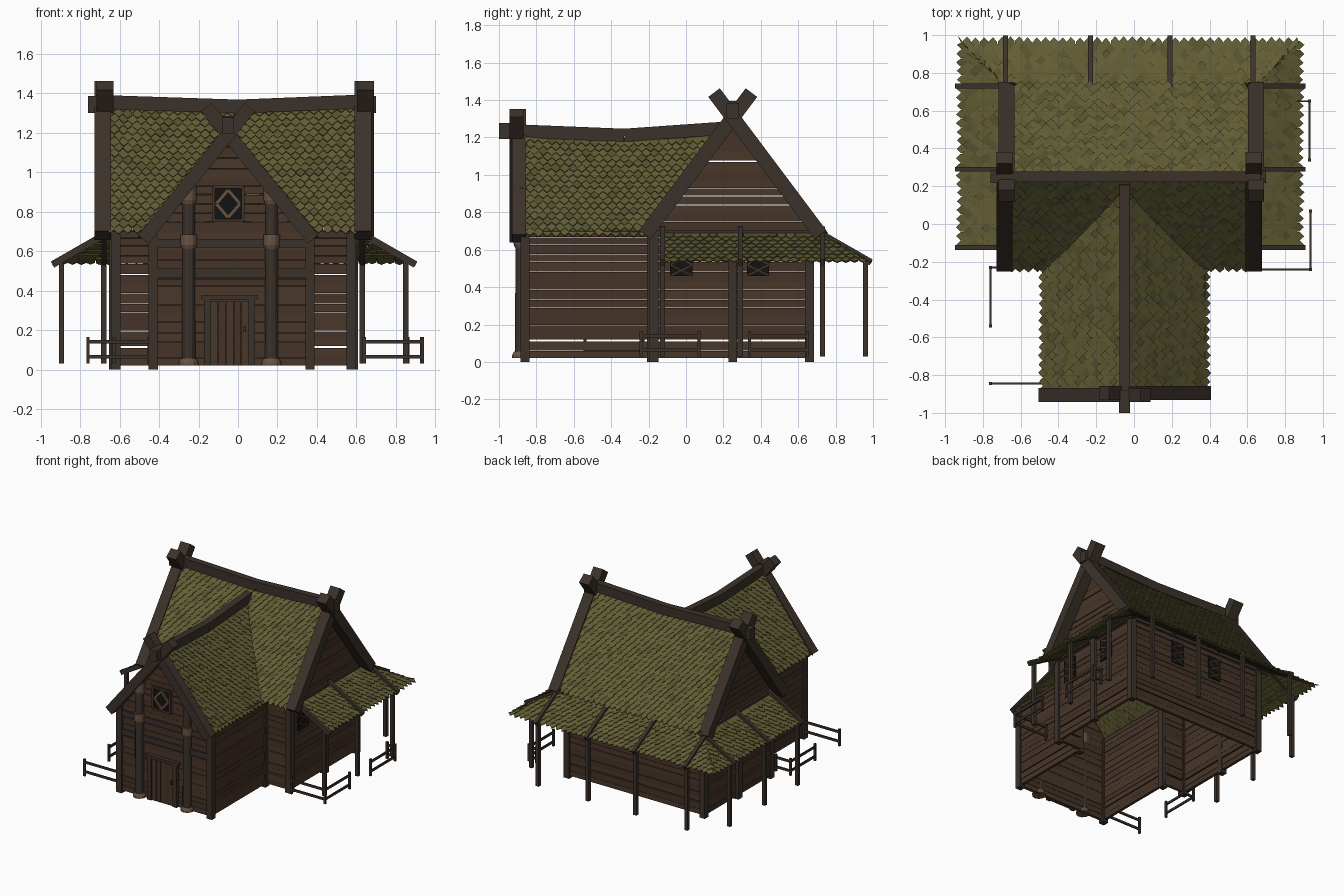
import bpy, bmesh, random
from math import cos, sin, pi, hypot
from mathutils import Vector as V

if "Cube" in bpy.data.objects:
    bpy.data.objects.remove(bpy.data.objects["Cube"])

random.seed(4)

def mat(name, c):
    m = bpy.data.materials.new(name)
    m.diffuse_color = (*c, 1)
    m.use_nodes = True
    m.node_tree.nodes["Principled BSDF"].inputs["Base Color"].default_value = m.diffuse_color
    return m

BEAM = mat("dark_beam", (0.044, 0.031, 0.023))
PLANK = mat("plank", (0.068, 0.038, 0.023))
PLANK2 = mat("plank_dark", (0.058, 0.033, 0.021))
TAN = mat("pale_wood", (0.14, 0.085, 0.055))
BLACK = mat("window_dark", (0.006, 0.006, 0.006))
MOSS = [mat("shingle_%d" % i, c) for i, c in enumerate(
    [(0.125, 0.112, 0.036), (0.114, 0.103, 0.033), (0.092, 0.083, 0.028)])]
Z = V((0, 0, 1))

class Part:
    """Collects prisms into one named mesh object."""
    def __init__(self, name, mats):
        self.name, self.mats, self.v, self.f, self.m = name, mats, [], [], []

    def prism(self, a, b, m=0):
        n, s = len(a), len(self.v)
        self.v += [tuple(p) for p in a] + [tuple(p) for p in b]
        faces = [tuple(range(s, s + n)), tuple(range(s + n, s + 2 * n))]
        faces += [(s + i, s + (i + 1) % n, s + n + (i + 1) % n, s + n + i) for i in range(n)]
        self.f += faces
        self.m += [m] * len(faces)

    def bar(self, p, q, w, h, m=0):
        """Square timber from p to q: w sideways, h in the upright direction."""
        p, q = V(p), V(q)
        d = (q - p).normalized()
        side = d.cross(Z) if abs(d.z) < 0.99 else V((1, 0, 0))
        side.normalize()
        up = side.cross(d)
        ring = [side * (w / 2 * i) + up * (h / 2 * j) for i, j in ((-1, -1), (1, -1), (1, 1), (-1, 1))]
        self.prism([p + r for r in ring], [q + r for r in ring], m)

    def lathe(self, x, y, prof, m, n=12):
        ring = lambda r, z: [V((x + r * cos(2 * pi * i / n), y + r * sin(2 * pi * i / n), z)) for i in range(n)]
        for (r0, z0), (r1, z1) in zip(prof, prof[1:]):
            self.prism(ring(r0, z0), ring(r1, z1), m)

    def done(self):
        me = bpy.data.meshes.new(self.name)
        me.from_pydata(self.v, [], self.f)
        for m in self.mats:
            me.materials.append(m)
        me.polygons.foreach_set("material_index", self.m)
        bm = bmesh.new()
        bm.from_mesh(me)
        bmesh.ops.recalc_face_normals(bm, faces=bm.faces)
        bm.to_mesh(me)
        bm.free()
        bpy.context.collection.objects.link(bpy.data.objects.new(self.name, me))

# Plank courses; walls sharing a list have gaps that line up
def courses(z0, z1, gaps):
    out, z = [], z0
    while z < z1 - 0.01:
        h = min(random.uniform(0.035, 0.055), z1 - z)
        out.append((z, z + h))
        z += h + random.choice(gaps)
    return out
LOW = courses(0.02, 0.70, (0.001, 0.002, 0.003, 0.009))
TIGHT = courses(0.02, 0.70, (0.001, 0.0015))
HIGH = courses(0.70, 1.31, (0.001, 0.002, 0.006))

def wall(name, axis, at, span, rows):
    """Planks at x=at (axis 0) or y=at (axis 1); span(z) gives the two ends."""
    p = Part(name, [PLANK, PLANK2])
    for a, b in rows:
        (l0, r0), (l1, r1) = span(a), span(b)
        if r1 - l1 < 0.01:
            continue
        o = at + random.uniform(-0.003, 0.003)
        pt = lambda t, k, z: V((o + k, t, z)) if axis == 0 else V((t, o + k, z))
        ring = lambda k: [pt(l0, k, a), pt(r0, k, a), pt(r1, k, b), pt(l1, k, b)]
        p.prism(ring(-0.011), ring(0.011), random.randint(0, 1))
    p.done()

# Walls: open underneath, with no floor
CX, CY = -0.05, 0.25          # wing centre line, main ridge line
for name, axis, at, l, r in (
        ("main_wall_left", 0, -0.62, -0.17, 0.66), ("main_wall_right", 0, 0.575, -0.17, 0.66),
        ("main_wall_back", 1, 0.66, -0.62, 0.575), ("main_wall_front_left", 1, -0.17, -0.62, -0.43),
        ("main_wall_front_right", 1, -0.17, 0.365, 0.575), ("wing_wall_left", 0, -0.43, -0.86, -0.17),
        ("wing_wall_right", 0, 0.365, -0.86, -0.17), ("wing_wall_front", 1, -0.86, -0.43, 0.365)):
    wall(name, axis, at, lambda z: (l, r), TIGHT if name == "wing_wall_front" else LOW)
main_half = lambda z: max(0, 0.49 * (1.32 - z) / 0.65 - 0.01)
wing_half = lambda z: max(0, 0.44 * (1.19 - z) / 0.54 - 0.01)
for name, x in (("main_gable_left", -0.62), ("main_gable_right", 0.575)):
    wall(name, 0, x, lambda z: (CY - main_half(z), CY + main_half(z)), HIGH)
wall("wing_gable", 1, -0.86, lambda z: (CX - wing_half(z), CX + wing_half(z)), HIGH)

# Shingled roof planes; clamp trims shingle corners at a hip
def shingles(name, P, length, depth, keep, clamp=lambda p: p):
    part = Part(name, MOSS)
    w, step, ln, tip = 0.046, 0.037, 0.085, 0.026
    for row in range(int(depth / step)):
        for col in range(int(length / w) + 1):
            u = (col + 0.5 * (row % 2)) * w + random.uniform(-0.002, 0.002)
            v = row * step + random.uniform(-0.004, 0.004)
            c = P(u, v + step / 2)
            if u > length or not keep(c):
                continue
            n = (P(u + 0.01, v) - P(u, v)).cross(P(u, v + 0.01) - P(u, v)).normalized()
            n *= 1 if n.z > 0 else -1
            top, hw = min(v + ln, depth), w * 0.49
            uv = [(u, v), (u + hw, v + tip), (u + hw, top), (u - hw, top), (u - hw, v + tip)]
            lift = random.uniform(0.010, 0.015)
            a = [clamp(P(x, y)) + n * lift * (1 - (y - v) / ln) for x, y in uv]
            part.prism(a, [q + n * 0.007 for q in a], random.choice((0, 0, 1, 1, 2)))
    part.done()

DM, DW, DS = hypot(0.49, 0.65), hypot(0.44, 0.54), hypot(0.28, 0.16)
def main_roof(s):
    def P(u, v):
        x, t = -0.65 + u, v / DM
        return V((x, CY + s * 0.49 * (1 - t), 0.68 + t * (0.65 + 0.03 * ((x / 0.65) ** 2 - 1))))
    return P
def wing_roof(s):
    def P(u, v):
        y, t = -0.88 + u, v / DW
        return V((CX + s * 0.44 * (1 - t), y, 0.66 + t * (0.54 + 0.03 * ((y + 0.35) / 0.55) ** 2 - 0.01)))
    return P
shingles("main_roof_back", main_roof(1), 1.27, DM, lambda c: True)
shingles("main_roof_front", main_roof(-1), 1.27, DM,
         lambda c: c.z > 0.62 + 0.54 * (1 - abs(c.x - CX) / 0.44) or abs(c.x - CX) > 0.44)
for n, s in (("wing_roof_left", -1), ("wing_roof_right", 1)):
    shingles(n, wing_roof(s), 1.1, DW, lambda c: c.y < -0.2 + (c.z - 0.68) * 0.49 / 0.65)

# Skirt roof round both sides and the back, mitred at the corners
def skirt_side(x0, s):
    return lambda u, v: V((x0 + s * 0.28 * (1 - v / DS), -0.11 + u, 0.52 + 0.16 * v / DS))
skirt_back = lambda u, v: V((-0.93 + u, 0.70 + 0.28 * (1 - v / DS), 0.52 + 0.16 * v / DS))
RX, LX, BY, E = 0.61, -0.65, 0.70, 0.008
shingles("skirt_roof_right", skirt_side(RX, 1), 1.12, DS, lambda c: c.y - BY < c.x - RX + 0.03,
         lambda p: V((p.x, min(p.y, BY + p.x - RX + E), p.z)))
shingles("skirt_roof_left", skirt_side(LX, -1), 1.12, DS, lambda c: c.y - BY < LX - c.x + 0.03,
         lambda p: V((p.x, min(p.y, BY + LX - p.x + E), p.z)))
shingles("skirt_roof_back", skirt_back, 1.84, DS,
         lambda c: LX - (c.y - BY) - 0.03 < c.x < RX + (c.y - BY) + 0.03,
         lambda p: V((min(max(p.x, LX - (p.y - BY) - E), RX + p.y - BY + E), p.y, p.z)))

# Skirt rafters and posts
raf, post = Part("skirt_rafters", [BEAM]), Part("skirt_posts", [BEAM])
for y in (-0.125, 0.29, 0.73):
    raf.bar((0.59, y, 0.71), (0.90, y, 0.532), 0.026, 0.035)
    raf.bar((-0.63, y, 0.71), (-0.94, y, 0.532), 0.026, 0.035)
    for x in (-0.895, 0.85):
        post.bar((x, y, 0.03), (x, y, 0.54), 0.027, 0.027)
for x in (-0.68, -0.23, 0.19, 0.63):
    raf.bar((x, 0.68, 0.71), (x, 0.99, 0.532), 0.026, 0.035)
    post.bar((x, 0.96, 0.03), (x, 0.96, 0.53), 0.027, 0.027)
raf.done()
post.done()

# Crossed gable boards
p = Part("gable_boards", [BEAM])
for s in (-1, 1):
    for x in (-0.68, 0.64):
        p.bar((x + 0.006 * s, CY + s * 0.47, 0.68), (x + 0.006 * s, CY - s * 0.10, 1.44), 0.085, 0.077)
    p.bar((CX + s * 0.43, -0.90 + 0.006 * s, 0.66), (CX - s * 0.11, -0.90 + 0.006 * s, 1.33), 0.075, 0.068)
p.done()

# Sagging ridge beams
p = Part("ridge_beams", [BEAM])
for a, b in (((-0.72, CY, 1.357), (0, CY, 1.333)), ((0, CY, 1.333), (0.67, CY, 1.36)),
             ((CX, -0.95, 1.237), (CX, -0.33, 1.212)), ((CX, -0.33, 1.212), (CX, 0.21, 1.25))):
    p.bar(a, b, 0.055, 0.07)
p.bar((-0.76, CY, 1.343), (-0.66, CY, 1.343), 0.065, 0.085)
p.bar((0.62, CY, 1.343), (0.70, CY, 1.343), 0.065, 0.085)
p.bar((CX, -1.0, 1.235), (CX, -0.88, 1.235), 0.06, 0.085)
p.done()

# Wall frame: corner posts, plates and cross rails
p = Part("wall_frame", [BEAM])
for x, y in ((-0.62, -0.17), (0.575, -0.17), (-0.62, 0.66), (0.575, 0.66), (-0.43, -0.86),
             (0.365, -0.86), (0.585, CY), (-0.63, CY), (-0.43, -0.185), (0.365, -0.185)):
    p.bar((x, y, 0), (x, y, 0.69), 0.048, 0.048)
for x in (-0.63, 0.585):
    p.bar((x, -0.2, 0.69), (x, 0.72, 0.69), 0.04, 0.03)
p.bar((-0.62, 0.66, 0.69), (0.575, 0.66, 0.69), 0.04, 0.03)
for z in (0.49, 0.64):
    p.bar((-0.43, -0.868, z), (0.365, -0.868, z), 0.03, 0.045)
p.done()

# Entrance columns
for name, x in (("column_left", -0.25), ("column_right", 0.17)):
    p = Part(name, [BEAM, TAN])
    p.lathe(x, -0.88, [(0.05, 0.02), (0.05, 0.035), (0.04, 0.055)], 1)
    p.lathe(x, -0.88, [(0.034, 0.055), (0.031, 0.93)], 0)
    p.lathe(x, -0.88, [(0.034, 0.61), (0.042, 0.63), (0.042, 0.685)], 1)
    p.lathe(x, -0.88, [(0.034, 0.84), (0.04, 0.86), (0.04, 0.93)], 1)
    p.done()

# Door
p = Part("door", [PLANK, PLANK2, BEAM])
for i in range(5):
    x = -0.12 + i * 0.039
    p.bar((x, -0.878, 0.02), (x, -0.878, 0.345), 0.036, 0.016, i % 2)
for x in (-0.155, 0.07):
    p.bar((x, -0.88, 0.02), (x, -0.88, 0.36), 0.034, 0.034, 2)
p.bar((-0.185, -0.882, 0.365), (0.10, -0.882, 0.365), 0.042, 0.025, 2)
p.bar((0.035, -0.892, 0.19), (0.035, -0.892, 0.22), 0.012, 0.012, 2)
p.done()

# Windows: dark pane with a framed diamond or a lattice; o is the outward direction
def window(name, c, o, hw, hh, diamond):
    p = Part(name, [BLACK, PLANK2, TAN])
    c, o = V(c), V(o)
    r = Z.cross(o)
    at = lambda a, b, k: c + r * a + Z * b + o * k
    loop = lambda k, w, m: [p.bar(at(*a, 0.02), at(*b, 0.02), w, w, m) for a, b in zip(k, k[1:] + k[:1])]
    sq = ((-hw, -hh), (hw, -hh), (hw, hh), (-hw, hh))
    p.prism([at(a, b, 0) for a, b in sq], [at(a, b, 0.018) for a, b in sq])
    if diamond:
        loop(sq, 0.016, 1)
        loop(((0, -0.07), (0.06, 0), (0, 0.07), (-0.06, 0)), 0.018, 2)
    else:
        for i in range(3):
            b = -hh + i * 2 * hh / 3
            for s in (-1, 1):
                p.bar(at(-s * hw, b, 0.017), at(s * hw, b + 2 * hh / 3, 0.017), 0.006, 0.007, 1)
    p.done()
window("attic_window", (CX, -0.868, 0.84), (0, -1, 0), 0.075, 0.085, True)
for i, y in enumerate((-0.025, 0.385)):
    window("side_window_%d" % i, (0.58, y, 0.55), (1, 0, 0), 0.06, 0.09, False)
for i, x in enumerate((-0.2, 0.15)):
    window("back_window_%d" % i, (x, 0.665, 0.54), (0, 1, 0), 0.055, 0.09, False)

# Low fences
p = Part("fences", [BEAM])
for a, b in (((0.64, -0.24), (0.935, -0.24)), ((0.935, -0.24), (0.935, 0.07)), ((0.93, 0.34), (0.93, 0.65)),
             ((0.86, 0.65), (0.93, 0.65)), ((-0.76, -0.23), (-0.63, -0.23)), ((-0.76, -0.54), (-0.76, -0.23)),
             ((-0.76, -0.845), (-0.45, -0.845))):
    for x, y in (a, b):
        p.bar((x, y, 0.03), (x, y, 0.165), 0.016, 0.016)
    for z in (0.065, 0.14):
        p.bar((*a, z), (*b, z), 0.01, 0.018)
p.done()
